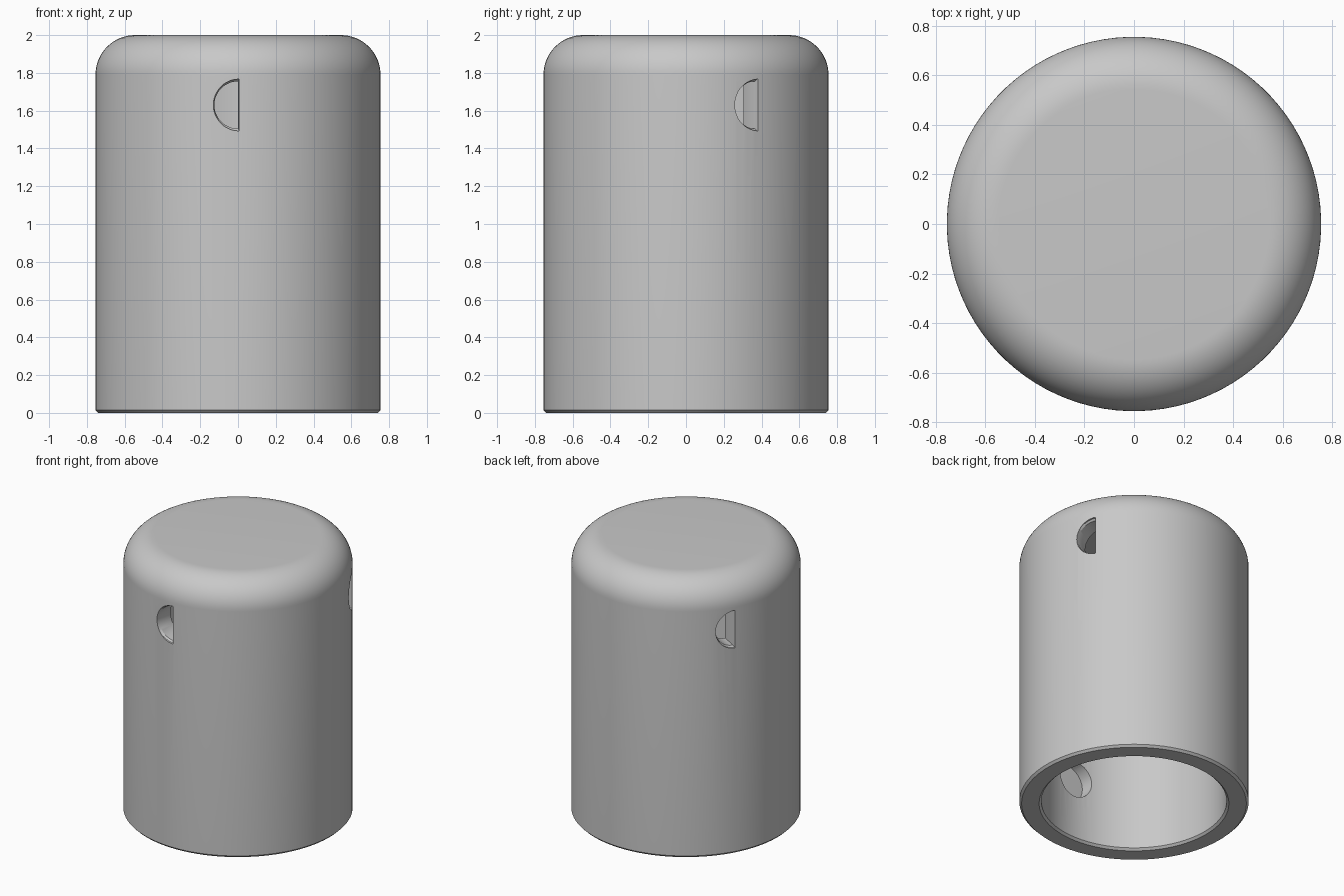
import bpy, bmesh
from math import sin, cos, pi, radians
from mathutils import Matrix, Vector

if "Cube" in bpy.data.objects:
    bpy.data.objects.remove(bpy.data.objects["Cube"], do_unlink=True)

R, INNER, TOP, CEILING = 0.755, 0.61, 2.0, 1.85
FILLET, CHAMFER, SEGMENTS = 0.21, 0.015, 96
HOLE_Z, POCKET_Z, HOLE_R = 1.63, 0.46, 0.125

grey = bpy.data.materials.new("plain grey")
grey.use_nodes = True
grey.diffuse_color = (0.58, 0.58, 0.58, 1)
grey.node_tree.nodes["Principled BSDF"].inputs["Base Color"].default_value = grey.diffuse_color


def make_object(name, bm):
    bmesh.ops.recalc_face_normals(bm, faces=bm.faces)
    mesh = bpy.data.meshes.new(name)
    bm.to_mesh(mesh)
    bm.free()
    mesh.materials.append(grey)
    obj = bpy.data.objects.new(name, mesh)
    bpy.context.collection.objects.link(obj)
    return obj


def bridge(bm, a, b):
    for i in range(len(a)):
        j = (i + 1) % len(a)
        bm.faces.new((a[i], a[j], b[j], b[i]))


# Closed-top cap: one turned profile from inner ceiling, round the rim, to the top
profile = [(INNER, CEILING), (INNER, CHAMFER), (INNER + CHAMFER, 0),
           (R - CHAMFER, 0), (R, CHAMFER)]
for k in range(17):
    a = k / 16 * pi / 2
    profile.append((R - FILLET + FILLET * cos(a), TOP - FILLET + FILLET * sin(a)))

bm = bmesh.new()
turns = [(i + 0.5) * 2 * pi / SEGMENTS for i in range(SEGMENTS)]
rings = [[bm.verts.new((r * cos(t), r * sin(t), z)) for t in turns] for r, z in profile]
for a, b in zip(rings, rings[1:]):
    bridge(bm, a, b)
bm.faces.new(rings[0])
bm.faces.new(rings[-1])
cap = make_object("cap", bm)

# Cutters: half-round through holes with a bevelled mouth, and round inner pockets
bm = bmesh.new()


def cutter(sections, start, end, steps, z, turn):
    """Loft arcs of (depth, radius, flat side offset) along the radius."""
    rot = Matrix.Rotation(turn, 3, "Z")
    loops = []
    for depth, r, flat in sections:
        loop = []
        for k in range(steps):
            a = start + (end - start) * k / (steps - 1)
            loop.append(bm.verts.new(rot @ Vector((r * cos(a) + flat, -depth, z + r * sin(a)))))
        loops.append(loop)
    for a, b in zip(loops, loops[1:]):
        bridge(bm, a, b)
    bm.faces.new(loops[0])
    bm.faces.new(loops[-1])


LIP = 0.012
for n in range(3):
    turn = radians(120 * n)
    cutter([(0.5, HOLE_R, 0), (0.73, HOLE_R, 0), (0.742, HOLE_R + LIP, LIP / 2),
            (0.85, HOLE_R + LIP, LIP / 2)], pi / 2, 3 * pi / 2, 25, HOLE_Z, turn)
    cutter([(0.5, 0.135, 0), (0.69, 0.135, 0)], 0, 2 * pi * 39 / 40, 40, POCKET_Z, turn)
holes = make_object("hole_cutter", bm)
holes.hide_render = True

# Cut, then smooth with sharp edges kept
bpy.ops.object.select_all(action="DESELECT")
bpy.context.view_layer.objects.active = cap
cap.select_set(True)
cut = cap.modifiers.new("holes", "BOOLEAN")
cut.operation = "DIFFERENCE"
cut.solver = "EXACT"
cut.object = holes
bpy.ops.object.modifier_apply(modifier=cut.name)
bpy.data.objects.remove(holes, do_unlink=True)
bpy.ops.object.shade_smooth_by_angle(angle=radians(30))
